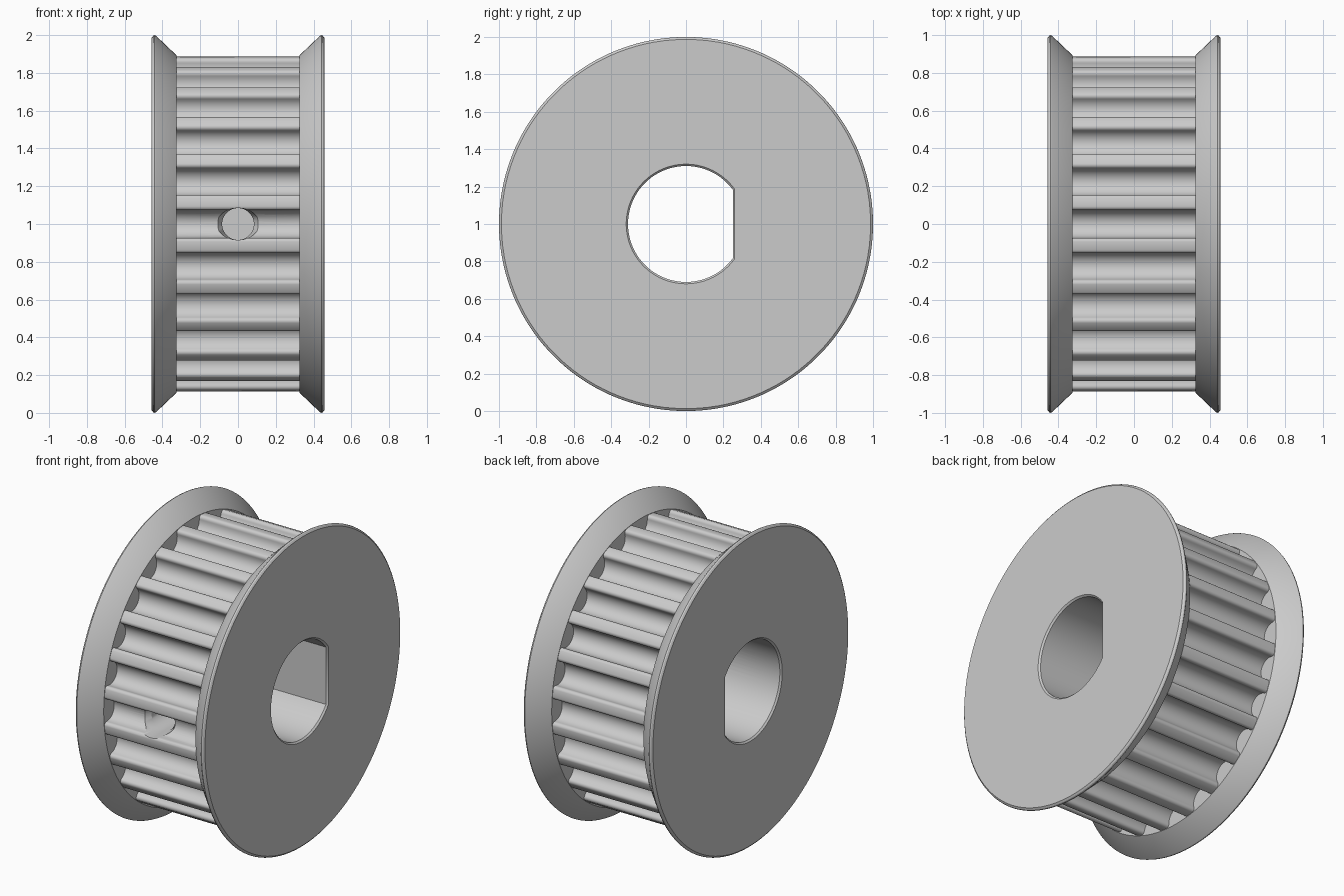
import bpy, bmesh, math
from math import sin, cos, pi

if "Cube" in bpy.data.objects:
    bpy.data.objects.remove(bpy.data.objects["Cube"])

TEETH = 24
steel = bpy.data.materials.new("grey steel")
steel.diffuse_color = (0.6, 0.6, 0.6, 1)
steel.use_nodes = True
steel.node_tree.nodes["Principled BSDF"].inputs["Base Color"].default_value = steel.diffuse_color


def loft(name, rings):
    """Closed solid through matching rings of 3D points."""
    bm = bmesh.new()
    loops = [[bm.verts.new(p) for p in ring] for ring in rings]
    n = len(loops[0])
    for a, b in zip(loops, loops[1:]):
        for i in range(n):
            j = (i + 1) % n
            bm.faces.new((a[i], a[j], b[j], b[i]))
    bm.faces.new(loops[0])
    bm.faces.new(loops[-1])
    bmesh.ops.recalc_face_normals(bm, faces=bm.faces)
    me = bpy.data.meshes.new(name)
    bm.to_mesh(me)
    bm.free()
    me.materials.append(steel)
    ob = bpy.data.objects.new(name, me)
    ob.location.z = 1
    bpy.context.collection.objects.link(ob)
    return ob


def circle(x, r, n=128):
    return [(x, r * cos(2 * pi * (i + .5) / n), r * sin(2 * pi * (i + .5) / n)) for i in range(n)]


def arc(cx, cy, r, a0, a1, n):
    return [(cx + r * cos(math.radians(a0 + (a1 - a0) * i / n)),
             cy + r * sin(math.radians(a0 + (a1 - a0) * i / n))) for i in range(n + 1)]


# Toothed core: rounded groove with filleted tips, repeated around the axis
groove = (arc(-.0936, .865, .0206, 90, 0, 4)
          + arc(0, .86, .073, 180, 360, 16)
          + arc(.0936, .865, .0206, 180, 90, 4))
outline = []
for k in range(TEETH):
    a = 2 * pi * k / TEETH
    outline += [(t * cos(a) + r * sin(a), -t * sin(a) + r * cos(a)) for t, r in groove]
pulley = loft("pulley", [[(x, y, z) for y, z in outline] for x in (-.36, .36)])

# Flanges: flared inner face, rounded rim
rim = [(.325, .893), (.433, .996), (.441, 1.0), (.449, .997), (.457, .987)]
flanges = [loft("flange", [circle(s * x, r) for x, r in rim]) for s in (-1, 1)]


# D-shaped bore with chamfered mouths
def d_ring(x, o):
    r, flat = .31 + o, .25 + o
    a = math.degrees(math.acos(flat / r))
    return [(x, y, z) for y, z in arc(0, 0, r, a, 360 - a, 64)]


bore = loft("bore_cutter", [d_ring(x, o) for x, o in
                            ((-.477, .03), (-.447, 0), (.447, 0), (.477, .03))])


# Set screw hole from the front into the bore, with an eased mouth
def screw_ring(y, rx, rz=.084, n=48):
    return [(rx * cos(2 * pi * i / n), y, rz * sin(2 * pi * i / n)) for i in range(n)]


screw = loft("screw_cutter", [screw_ring(-1.1, .112), screw_ring(-.795, .112),
                              screw_ring(-.755, .084), screw_ring(0, .084)])

# Join the flanges, then cut the holes
for tool, op in [(f, 'UNION') for f in flanges] + [(bore, 'DIFFERENCE'), (screw, 'DIFFERENCE')]:
    mod = pulley.modifiers.new(tool.name, 'BOOLEAN')
    mod.operation, mod.solver, mod.object = op, 'EXACT', tool
bpy.context.view_layer.objects.active = pulley
pulley.select_set(True)
for mod in list(pulley.modifiers):
    bpy.ops.object.modifier_apply(modifier=mod.name)
for tool in flanges + [bore, screw]:
    bpy.data.objects.remove(tool)
bpy.ops.object.shade_smooth_by_angle(angle=math.radians(30))
